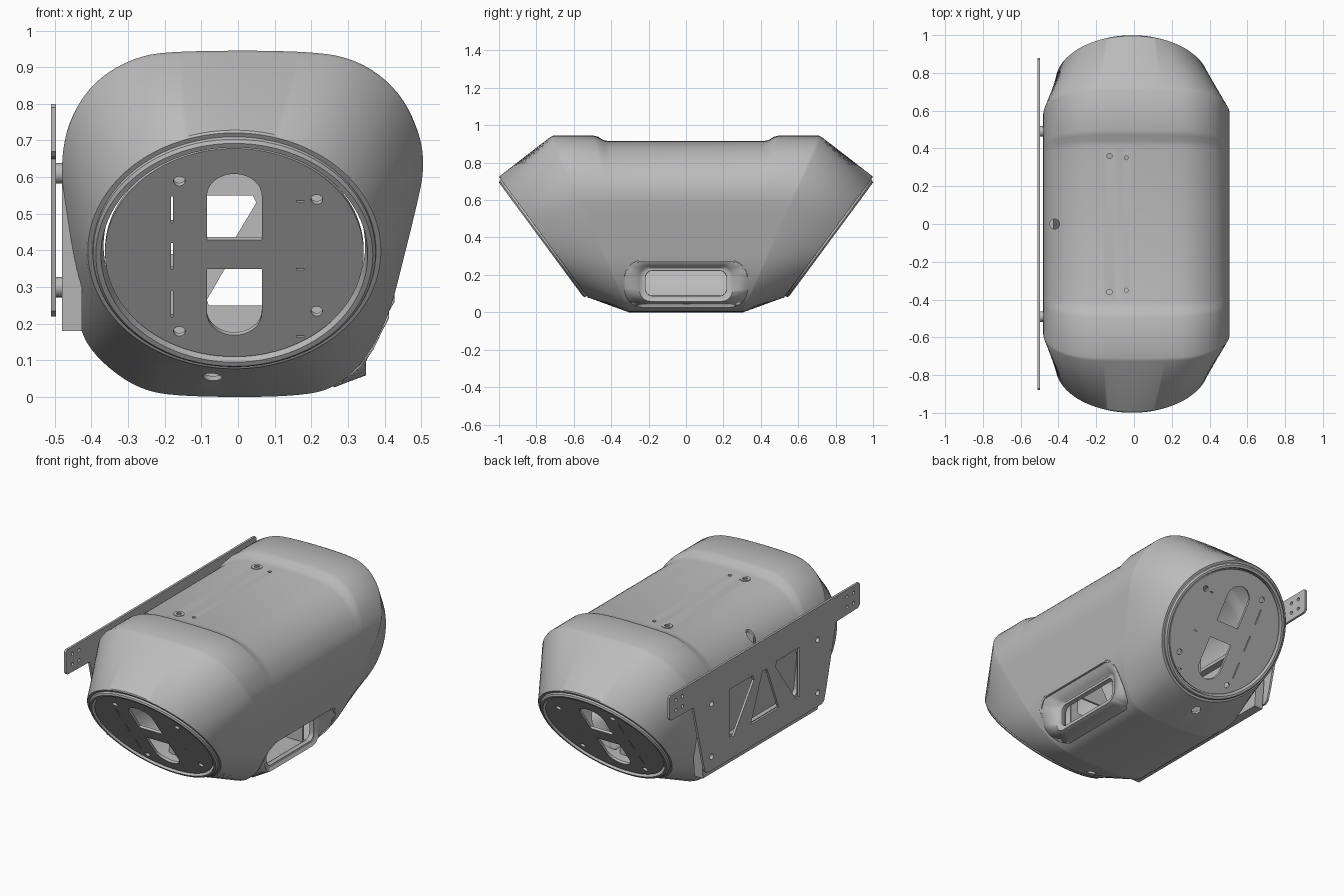
import bpy, bmesh, math
from mathutils import Matrix, Vector

old = bpy.data.objects.get("Cube")
if old:
    bpy.data.objects.remove(old)

grey = bpy.data.materials.new("light_grey")
grey.use_nodes = True
grey.diffuse_color = (0.5, 0.5, 0.5, 1)
grey.node_tree.nodes["Principled BSDF"].inputs["Base Color"].default_value = (0.5, 0.5, 0.5, 1)


def add(name, mesh, angle=35):
    ob = bpy.data.objects.new(name, mesh)
    bpy.context.scene.collection.objects.link(ob)
    mesh.materials.clear()
    mesh.materials.append(grey)
    bpy.ops.object.select_all(action='DESELECT')
    ob.select_set(True)
    bpy.context.view_layer.objects.active = ob
    bpy.ops.object.shade_smooth_by_angle(angle=math.radians(angle))
    return ob


def apply_all(ob):
    bpy.context.view_layer.update()
    deps = bpy.context.evaluated_depsgraph_get()
    mesh = bpy.data.meshes.new_from_object(ob.evaluated_get(deps))
    ob.modifiers.clear()
    ob.data = mesh


def loft(name, rings, closed=False, thick=0):
    """Skin a list of equal-length point rings."""
    bm = bmesh.new()
    vs = [[bm.verts.new(p) for p in ring] for ring in rings]
    n = len(vs[0])
    for a, b in zip(vs, vs[1:] + (vs[:1] if closed else [])):
        for i in range(n):
            bm.faces.new((a[i], a[(i + 1) % n], b[(i + 1) % n], b[i]))
    bmesh.ops.recalc_face_normals(bm, faces=bm.faces)
    me = bpy.data.meshes.new(name)
    bm.to_mesh(me)
    bm.free()
    ob = add(name, me)
    if thick:
        mod = ob.modifiers.new("thickness", 'SOLIDIFY')
        mod.thickness, mod.offset = thick, -1
    return ob


def panel(name, loops, thick, matrix):
    """Flat plate from an outline followed by hole outlines."""
    cu = bpy.data.curves.new(name, 'CURVE')
    cu.dimensions, cu.fill_mode, cu.extrude = '2D', 'BOTH', thick / 2
    for loop in loops:
        sp = cu.splines.new('POLY')
        sp.points.add(len(loop) - 1)
        for pt, (u, v) in zip(sp.points, loop):
            pt.co = (u, v, 0, 1)
        sp.use_cyclic_u = True
    tmp = bpy.data.objects.new(name + "_curve", cu)
    bpy.context.scene.collection.objects.link(tmp)
    bpy.context.view_layer.update()
    me = bpy.data.meshes.new_from_object(tmp.evaluated_get(bpy.context.evaluated_depsgraph_get()))
    bpy.data.objects.remove(tmp)
    bm = bmesh.new()
    bm.from_mesh(me)
    bmesh.ops.remove_doubles(bm, verts=bm.verts, dist=1e-5)
    bm.transform(matrix)
    bmesh.ops.recalc_face_normals(bm, faces=bm.faces)
    bm.to_mesh(me)
    bm.free()
    me.name = name
    return add(name, me)


def cut(ob, cutter):
    cutter.hide_render = True
    mod = ob.modifiers.new("cut", 'BOOLEAN')
    mod.operation, mod.solver, mod.object = 'DIFFERENCE', 'EXACT', cutter
    apply_all(ob)
    bpy.data.objects.remove(cutter)


def circle(u, v, r, n=24):
    return [(u + r * math.cos(i * math.tau / n), v + r * math.sin(i * math.tau / n)) for i in range(n)]


def rrect(u, v, w, h, r, n=8):
    pts = []
    for k, (sx, sy) in enumerate(((1, 1), (-1, 1), (-1, -1), (1, -1))):
        for i in range(n + 1):
            a = (k + i / n) * math.pi / 2
            pts.append((u + sx * (w / 2 - r) + r * math.cos(a), v + sy * (h / 2 - r) + r * math.sin(a)))
    return pts


def frame(u, v, origin):
    """Matrix that lays local x, y along the directions u, v."""
    u, v = Vector(u), Vector(v)
    m = Matrix((u, v, u.cross(v))).transposed().to_4x4()
    m.translation = origin
    return m


def side_frame(x):
    return frame((0, 1, 0), (0, 0, 1), (x, 0, 0))


# Hull cross-section, smoothed by corner cutting and evenly resampled
TOP = 0.945
sec = [(0.21, TOP), (0.34, 0.915), (0.445, 0.83), (0.5, 0.71), (0.508, 0.62), (0.49, 0.53),
       (0.45, 0.37), (0.415, 0.23), (0.36, 0.12), (0.29, 0.04), (0.19, 0), (-0.17, 0),
       (-0.28, 0.025), (-0.38, 0.1), (-0.435, 0.18), (-0.46, 0.38), (-0.477, 0.54),
       (-0.483, 0.65), (-0.46, 0.76), (-0.395, 0.86), (-0.29, 0.925), (-0.18, TOP)]
for _ in range(3):
    sec = [(a[0] + (b[0] - a[0]) * f, a[1] + (b[1] - a[1]) * f)
           for a, b in zip(sec, sec[1:] + sec[:1]) for f in (0.25, 0.75)]
loop = [Vector(p) for p in sec + sec[:1]]
total = sum((b - a).length for a, b in zip(loop, loop[1:]))
N, section, run = 128, [], 0
for a, b in zip(loop, loop[1:]):
    d = (b - a).length
    while len(section) < N and len(section) * total / N < run + d:
        section.append(a.lerp(b, (len(section) * total / N - run) / d))
    run += d

SLOPE = Vector((0, 0.594, 0.805))


def end_point(s, ang, r, d):
    """Point on the tilted end circle, pushed out by d."""
    c, q = r * math.cos(ang), r * math.sin(ang)
    return (-0.01 + c, s * (0.765 + 0.594 * q + 0.805 * d), 0.395 + 0.805 * q - 0.594 * d)


def station(s, y0, y1, dip):
    ring = []
    for p in section:
        f = max(0, min(1, (p.y - 0.6) / 0.33))
        ring.append((p.x, s * (y0 + y1 * p.y / TOP), p.y - dip * f * f * (3 - 2 * f)))
    return ring


def half(s):
    rings = [station(s, 0.27, 0.14, 0.03), station(s, 0.277, 0.165, 0.024),
             station(s, 0.284, 0.186, 0.007), station(s, 0.29, 0.205, 0),
             station(s, 0.3, 0.41, 0), station(s, 0.306, 0.42, 0.008)]
    for r, d in ((0.405, -0.012), (0.4, -0.006), (0.37, -0.006)):
        rings.append([end_point(s, math.atan2(p.y - 0.44, p.x), r, d) for p in section])
    return rings


hull = loft("hull_shell", half(-1)[::-1] + half(1), thick=0.012)
apply_all(hull)

# Openings in the hull: side port, mounting window, screw holes
cut(hull, panel("port_cutter", [rrect(0, 0.155, 0.64, 0.23, 0.09)], 0.4, side_frame(0.4)))
cut(hull, panel("window_cutter", [rrect(0, 0.475, 0.68, 0.29, 0.03)], 0.3, side_frame(-0.45)))
flat = ((1, 0, 0), (0, 1, 0))
for s in (-1, 1):
    for x, y, r, z in ((-0.13, 0.36, 0.022, 0.9), (-0.04, 0.35, 0.01, 0.9), (-0.07, 0.45, 0.026, 0.05)):
        cut(hull, panel("hole_cutter", [circle(x, s * y, r)], 0.16, frame(*flat, (0, 0, z))))
cut(hull, panel("hole_cutter", [circle(-0.42, 0, 0.026)], 0.2, frame(*flat, (0, 0, 0.82))))
add_smooth = hull.data
bpy.context.view_layer.objects.active = hull
bpy.ops.object.select_all(action='DESELECT')
hull.select_set(True)
bpy.ops.object.shade_smooth_by_angle(angle=math.radians(35))

# Countersunk screw seats on the roof
for s in (-1, 1):
    panel("screw_seat", [circle(-0.13, s * 0.36, 0.03), circle(-0.13, s * 0.36, 0.014)], 0.006,
          frame(*flat, (0, 0, 0.914)))


# Side port funnel, from the hull surface to an upright lip
def hull_x(z):
    return min((p for p in section if p.x > 0.15), key=lambda p: abs(p.y - z)).x


outer = [(hull_x(z), y, z) for y, z in rrect(0, 0.155, 0.66, 0.25, 0.1)]
rings = [outer]
for x, w, h, r in ((0.345, 0.5, 0.19, 0.06), (0.335, 0.47, 0.165, 0.05),
                   (0.335, 0.44, 0.14, 0.04), (0.31, 0.44, 0.14, 0.04)):
    rings.append([(x, y, z) for y, z in rrect(0, 0.155, w, h, r)])
apply_all(loft("side_port", rings, thick=0.004))

# Tilted ends: raised rim and pierced disc
v = 1 / 0.805
window_top = [(-0.075, 0.043)] + [(0.075 * math.cos(a), 0.192 + 0.075 * math.sin(a))
              for a in (math.pi * (1 - i / 16) for i in range(17))] + [(0.075, 0.043)]
window_low = [(x, -0.013 - y) for x, y in window_top]
holes = [window_top, window_low]
for x, z in ((-0.15, 0.59), (0.225, 0.54), (0.225, 0.235), (-0.15, 0.18)):
    holes.append(circle(x, (z - 0.395) * v, 0.016))
for z in (0.512, 0.385, 0.255):
    holes.append(rrect(-0.17, (z - 0.395) * v, 0.006, 0.09, 0.002, 2))
for z in (0.535, 0.35, 0.167):
    holes.append(rrect(0.18, (z - 0.395) * v, 0.022, 0.005, 0.002, 2))
for s, side in ((-1, "front"), (1, "back")):
    loft(side + "_rim", [[end_point(s, i * math.tau / 96, r, d) for i in range(96)] for r, d in
         ((0.388, -0.02), (0.386, 0.004), (0.378, 0.012), (0.364, 0.012), (0.357, -0.03))], closed=True)
    panel(side + "_disc", [circle(0, 0, 0.353, 96)] + holes, 0.014,
          frame((1, 0, 0), (0, s * SLOPE.y, SLOPE.z), end_point(s, 0, 0, -0.005)))
    # Inner braced bulkhead
    panel(side + "_bulkhead", [
        [(-0.25, 0.03), (0.25, 0.03), (0.25, 0.88), (-0.25, 0.88)],
        [(-0.2, 0.55), (0.05, 0.55), (0.06, 0.53), (0, 0.43), (-0.02, 0.39), (-0.2, 0.39)],
        [(-0.02, 0.36), (0.2, 0.36), (0.2, 0.25), (-0.07, 0.25), (-0.075, 0.265)]],
        0.012, frame((1, 0, 0), (0, 0, 1), (-0.01, s * 0.26, 0)))

# Mounting flange standing off the hull side
panel("mounting_flange", [[(-0.53, 0.18), (0.53, 0.18), (0.57, 0.62), (-0.57, 0.62)],
      rrect(0, 0.47, 0.68, 0.26, 0.03)], 0.055, side_frame(-0.4535))

# Long mounting plate with truss cut-outs and bolt holes
edge = [(0.87, 0.8), (0.88, 0.79), (0.88, 0.67), (0.865, 0.655), (0.66, 0.65), (0.57, 0.3),
        (0.55, 0.235), (0.53, 0.22)]
plate = [edge + [(-y, z) for y, z in reversed(edge)]]
plate.append([(-0.13, 0.35), (0.13, 0.35), (0.02, 0.62), (-0.02, 0.62)])
bolts = [(s * 0.49, z) for s in (-1, 1) for z in (0.3, 0.61)]
plate += [circle(y, z, 0.016) for y, z in bolts]
for s in (-1, 1):
    plate.append([(s * y, z) for y, z in ((0.32, 0.63), (0.11, 0.63), (0.1, 0.6), (0.29, 0.34), (0.32, 0.34))])
    plate += [circle(s * (0.79 + a * 0.03), 0.728 + b * 0.03, 0.01, 16) for a in (-1, 1) for b in (-1, 1)]
panel("mounting_plate", plate, 0.013, side_frame(-0.5035))
for y, z in bolts:
    panel("bolt_spacer", [circle(y, z, 0.028), circle(y, z, 0.016)], 0.018, side_frame(-0.489))
